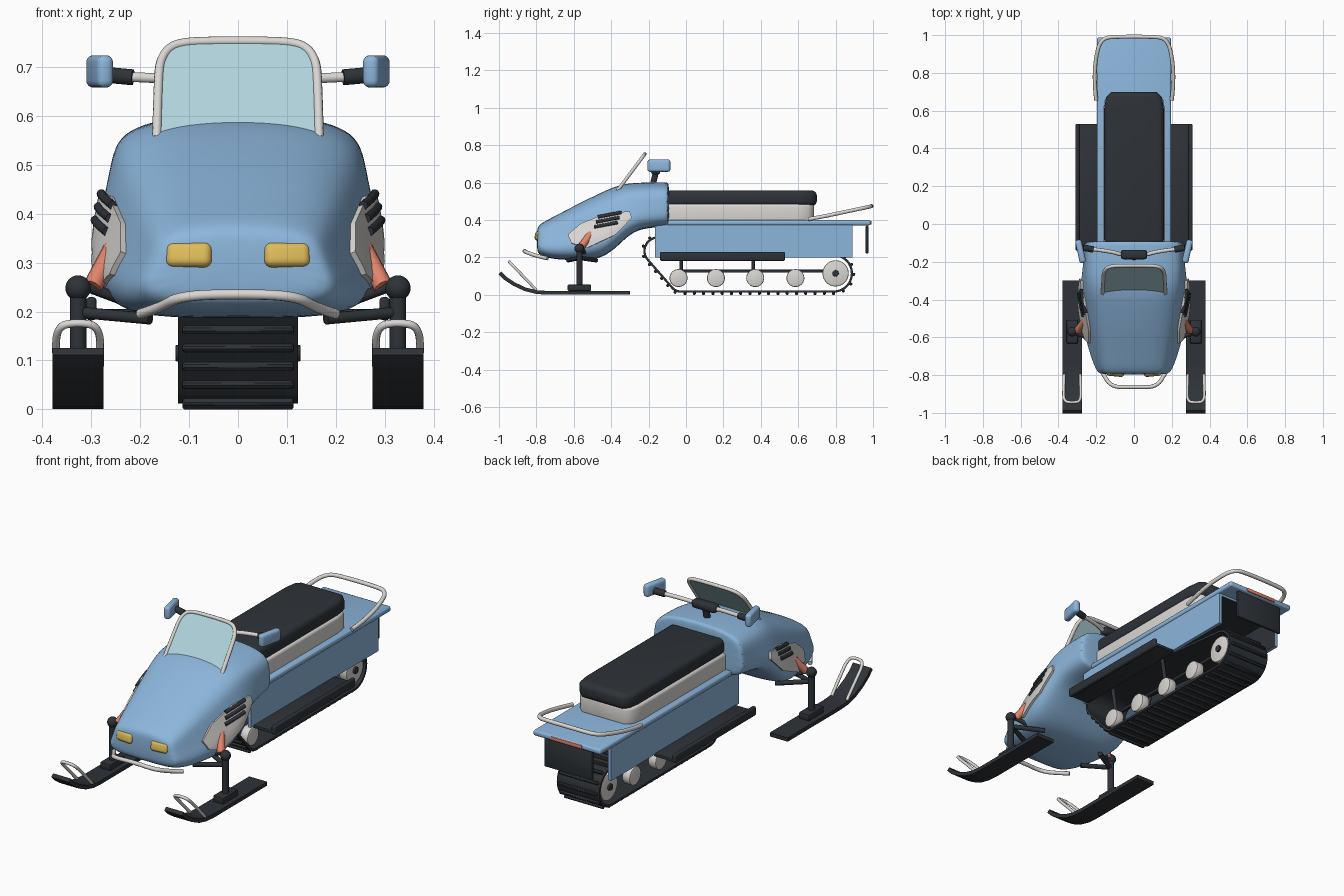
import bpy, bmesh, math
from mathutils import Vector, Matrix
from mathutils.bvhtree import BVHTree
from mathutils.geometry import convex_hull_2d

if "Cube" in bpy.data.objects:
    bpy.data.objects.remove(bpy.data.objects["Cube"])


def mat(name, r, g, b):
    m = bpy.data.materials.new(name)
    lin = [((c / 255 + 0.055) / 1.055) ** 2.4 for c in (r, g, b)]
    m.diffuse_color = (*lin, 1)
    m.use_nodes = True
    m.node_tree.nodes["Principled BSDF"].inputs["Base Color"].default_value = m.diffuse_color
    return m


BLUE = mat("body blue", 140, 182, 220)
DARK = mat("dark rubber", 46, 51, 56)
PALE = mat("pale grey", 218, 215, 211)
ORANGE = mat("orange", 226, 132, 108)
YELLOW = mat("lamp yellow", 222, 188, 90)
GLASS = mat("windshield glass", 176, 212, 220)


def finish(name, bm, mats, mods=(), angle=40):
    bmesh.ops.recalc_face_normals(bm, faces=bm.faces[:])
    me = bpy.data.meshes.new(name)
    bm.to_mesh(me)
    bm.free()
    for m in (mats if isinstance(mats, tuple) else (mats,)):
        me.materials.append(m)
    ob = bpy.data.objects.new(name, me)
    bpy.context.collection.objects.link(ob)
    for kind, props in mods:
        md = ob.modifiers.new(kind.lower(), kind)
        for k, v in props.items():
            setattr(md, k, v)
    dg = bpy.context.evaluated_depsgraph_get()
    new = bpy.data.meshes.new_from_object(ob.evaluated_get(dg))
    ob.modifiers.clear()
    ob.data = new
    bpy.ops.object.select_all(action='DESELECT')
    ob.select_set(True)
    bpy.context.view_layer.objects.active = ob
    bpy.ops.object.shade_smooth_by_angle(angle=math.radians(angle))
    return ob


def box(name, c, size, m, bevel=0.006, segs=2, rot=(0, 0, 0)):
    bm = bmesh.new()
    bmesh.ops.create_cube(bm, size=1, matrix=Matrix.Diagonal((*size, 1)))
    ob = finish(name, bm, m, [("BEVEL", dict(width=bevel, segments=segs))])
    ob.location, ob.rotation_euler = c, rot
    return ob


def tube(name, pts, r, m, smooth=True):
    cu = bpy.data.curves.new(name, 'CURVE')
    cu.dimensions, cu.bevel_depth, cu.bevel_resolution, cu.use_fill_caps = '3D', r, 3, True
    sp = cu.splines.new('NURBS')
    sp.points.add(len(pts) - 1)
    for p, q in zip(sp.points, pts):
        p.co = (*q, 1)
    sp.order_u = min(3, len(pts)) if smooth else 2
    sp.use_endpoint_u, sp.resolution_u = True, 6
    tmp = bpy.data.objects.new("tmp", cu)
    bpy.context.collection.objects.link(tmp)
    bpy.context.view_layer.update()
    bm = bmesh.new()
    bm.from_mesh(tmp.evaluated_get(bpy.context.evaluated_depsgraph_get()).to_mesh())
    bpy.data.objects.remove(tmp)
    return finish(name, bm, m)


def disc(name, c, r, w, m, bevel=0.006):
    bm = bmesh.new()
    bmesh.ops.create_cone(bm, cap_ends=True, segments=28, radius1=r, radius2=r, depth=w,
                          matrix=Matrix.Rotation(math.pi / 2, 4, 'Y'))
    ob = finish(name, bm, m, [("BEVEL", dict(width=bevel, segments=2, limit_method='ANGLE'))])
    ob.location = c
    return ob


def sheet(name, rows, m, mods=(), cap=False, loop=False):
    bm = bmesh.new()
    vs = [[bm.verts.new(p) for p in row] for row in rows]
    n = len(rows[0])
    for a, b in zip(vs, vs[1:]):
        for i in range(n if loop else n - 1):
            j = (i + 1) % n
            bm.faces.new((a[i], a[j], b[j], b[i]))
    if cap:
        bm.faces.new(vs[0])
        bm.faces.new(vs[-1])
    return finish(name, bm, m, mods)


# hood: lofted sections (y, top z, bottom z, upper half width, lower half width)
SECT = [(-.798, .35, .24, .15, .175), (-.785, .38, .21, .175, .20), (-.70, .422, .188, .195, .235),
        (-.58, .487, .186, .22, .268), (-.45, .55, .19, .245, .297), (-.36, .59, .265, .255, .295),
        (-.28, .60, .345, .258, .28), (-.18, .603, .36, .257, .27), (-.10, .603, .368, .254, .262),
        (-.09, .60, .372, .248, .256)]
rows = []
for y, zt, zb, wt, wb in SECT:
    half = [(.4 * wt, .985), (.7 * wt, .94), (.92 * wt, .84), (wt, .68), ((wt + wb) / 2, .45),
            (wb, .27), (.95 * wb, .1), (.72 * wb, 0)]
    half = [(x, y, zb + f * (zt - zb)) for x, f in half]
    rows.append([(0, y, zt)] + half + [(0, y, zb)] + [(-x, a, z) for x, a, z in half[::-1]])
hood = sheet("hood", rows, BLUE, [("SUBSURF", dict(levels=2))], cap=True, loop=True)
hb = bmesh.new()
hb.from_mesh(hood.data)
tree = BVHTree.FromBMesh(hb)


def on_hood(s, y, z, off):
    hit = tree.ray_cast(Vector((s, y, z)), Vector((-s, 0, 0)))[0]
    return ((s * ((abs(hit.x) if hit else .26) + off)), y, z)


def along(pl, t):
    f = t * (len(pl) - 1)
    i = min(int(f), len(pl) - 2)
    return Vector(pl[i]).lerp(Vector(pl[i + 1]), f - i)


# parts on both sides
UP = [(-.63, .32), (-.56, .38), (-.42, .435), (-.30, .445)]
LOW = [(-.61, .275), (-.53, .25), (-.38, .32), (-.29, .41)]
for s, side in ((1, "right"), (-1, "left")):
    # pale hood panel with vent bars
    rows = []
    for i in range(13):
        a, b = along(UP, i / 12), along(LOW, i / 12)
        rows.append([on_hood(s, *a.lerp(b, j / 6), .004) for j in range(7)])
    sheet(side + "_hood_panel", rows, PALE, [("SOLIDIFY", dict(thickness=.016, offset=0))])
    for k in range(3):
        y0, z0 = -.49 + .01 * k, .363 + .027 * k
        tube(f"{side}_vent_{k + 1}", [on_hood(s, y0 + .125 * t / 4, z0 + .024 * t / 4, .012)
                                      for t in range(5)], .0095, DARK)
    # headlight
    box(side + "_headlight", (s * .1, -.785, .315), (.095, .04, .052), YELLOW, .016, 4, (-.2, 0, s * .1))
    # ski, spindle, arms and shock
    prof = [(-.30, .011), (-.74, .011), (-.80, .015), (-.86, .03), (-.92, .058), (-.965, .088), (-.995, .118)]
    sheet(side + "_ski", [[(s * .327 + dx, y, z) for dx in (-.052, .052)] for y, z in prof],
          DARK, [("SOLIDIFY", dict(thickness=.02, offset=0))])
    tube(side + "_ski_loop", [(s * .327 + x, y, z) for x, y, z in
         ((-.043, -.80, .025), (-.045, -.87, .10), (-.045, -.94, .17), (0, -.945, .178),
          (.045, -.94, .17), (.045, -.87, .10), (.043, -.80, .025))], .008, PALE)
    box(side + "_ski_mount", (s * .327, -.57, .038), (.06, .125, .034), DARK)
    tube(side + "_spindle", [(s * .327, -.57, .04), (s * .327, -.57, .25)], .017, DARK)
    bm = bmesh.new()
    bmesh.ops.create_uvsphere(bm, u_segments=20, v_segments=12, radius=.026)
    finish(side + "_spindle_ball", bm, DARK).location = (s * .327, -.57, .248)
    for y in (-.63, -.48):
        tube(side + "_lower_arm", [(s * .32, -.57, .198), (s * .18, y, .185)], .012, DARK)
    tube(side + "_upper_arm", [(s * .32, -.57, .255), (s * .24, -.54, .225)], .011, DARK)
    tube(side + "_shock", [(s * .298, -.565, .25), (s * .25, -.50, .34)], .02, ORANGE)
    # running board with raised outer rail
    box(side + "_running_board", (s * .245, .195, .197), (.12, .67, .016), DARK, .004)
    box(side + "_board_rail", (s * .30, .195, .206), (.022, .67, .048), DARK, .009, 3)
    # grip and hand guard
    tube(side + "_grip", [(s * .215, -.135, .679), (s * .27, -.125, .684)], .017, DARK)
    box(side + "_hand_guard", (s * .283, -.145, .691), (.034, .125, .066), BLUE, .014, 4, (0, 0, -s * .22))
    # wheels and slide rail
    for k, y in enumerate((-.04, .16, .37, .585)):
        disc(f"{side}_wheel_{k + 1}", (s * .095, y, .09), .048, .045, PALE)
    disc(side + "_rear_wheel", (s * .095, .80, .115), .07, .045, PALE)
    disc(side + "_rear_hub", (s * .118, .80, .115), .017, .02, DARK, .003)
    box(side + "_slide_rail", (s * .075, .37, .127), (.016, .82, .016), DARK, .003)
    for y in (-.025, .36):
        tube(side + "_rail_strut", [(s * .095, y, .11), (s * .13, y, .33)], .01, DARK)

for y in (-.04, .16, .37, .585, .80):
    tube("axle", [(-.09, y, .1), (.09, y, .1)], .009, DARK)

# front bumper
tube("front_bumper", [(-.20, -.74, .195), (-.165, -.79, .205), (-.12, -.865, .232), (0, -.862, .236),
                      (.12, -.865, .232), (.165, -.79, .205), (.20, -.74, .195)], .0105, PALE)

# windshield and its frame
def ws(x, z):
    return (x, -.365 + (z - .56) * .75, z)


edge = [(.166, .555), (.163, .68), (.158, .715), (.142, .739), (.115, .75), (.06, .753)]
edge = edge + [(-x, z) for x, z in edge[::-1]]
tube("windshield_frame", [ws(*p) for p in edge], .0095, PALE)
bm = bmesh.new()
bm.faces.new([bm.verts.new(ws(x * .99, z)) for x, z in edge])
finish("windshield", bm, GLASS, [("SOLIDIFY", dict(thickness=.006, offset=0))])

# steering
tube("steering_post", [(0, -.18, .58), (0, -.16, .66)], .017, DARK)
tube("handlebar", [(-.23, -.132, .68), (-.12, -.145, .676), (-.06, -.165, .662), (.06, -.165, .662),
                   (.12, -.145, .676), (.23, -.132, .68)], .0105, PALE)
box("handlebar_pad", (0, -.162, .665), (.14, .05, .042), DARK, .015, 3)

# tunnel: inverted channel, dark inside
prof = [(-.19, .20), (-.19, .385), (.19, .385), (.19, .20), (.172, .20), (.172, .36), (-.172, .36), (-.172, .20)]
bm = bmesh.new()
ends = [[bm.verts.new((x, y, z)) for x, z in prof] for y in (-.165, .89)]
for i in range(8):
    j = (i + 1) % 8
    f = bm.faces.new((ends[0][i], ends[0][j], ends[1][j], ends[1][i]))
    f.material_index = 1 if i in (4, 5, 6) else 0
for e in ends:
    bm.faces.new(e)
finish("tunnel", bm, (BLUE, DARK))
box("rear_deck", (0, .44, .386), (.392, 1.095, .028), BLUE, .01, 3)
box("snow_flap", (0, .968, .295), (.28, .016, .15), DARK, .007)
box("tail_light", (0, .983, .386), (.18, .018, .02), ORANGE, .005)

# seat
def seat_part(name, hw, y1, z0, z1, m, bev):
    pts = [(-hw, -.11), (hw, -.11), (hw, y1 - .09), (hw * .94, y1 - .03), (hw * .75, y1),
           (-hw * .75, y1), (-hw * .94, y1 - .03), (-hw, y1 - .09)]
    bm = bmesh.new()
    f = bm.faces.new([bm.verts.new((x, y, z0)) for x, y in pts])
    top = bmesh.ops.extrude_face_region(bm, geom=[f])['geom']
    bmesh.ops.translate(bm, vec=(0, 0, z1 - z0), verts=[v for v in top if isinstance(v, bmesh.types.BMVert)])
    finish(name, bm, m, [("BEVEL", dict(width=bev, segments=4, limit_method='ANGLE', angle_limit=.9))], 50)


seat_part("seat_base", .165, .685, .39, .485, PALE, .015)
seat_part("seat_cushion", .158, .70, .475, .558, DARK, .028)

# rear grab bar
bar = [(.20, .655, .405), (.21, .74, .42), (.205, .87, .448), (.175, .985, .472), (.08, .992, .475)]
tube("rear_grab_bar", bar + [(-x, y, z) for x, y, z in bar[::-1]], .0105, PALE)

# track belt wrapped round three circles, with cross lugs
dots = [(cy + r * math.cos(a * math.pi / 24), cz + r * math.sin(a * math.pi / 24))
        for cy, cz, r in ((.79, .115, .097), (-.03, .075, .057), (-.15, .235, .072)) for a in range(48)]
hull = [Vector(dots[i]) for i in convex_hull_2d(dots)]
if sum(a.x * b.y - b.x * a.y for a, b in zip(hull, hull[1:] + hull[:1])) < 0:
    hull.reverse()
sheet("track_belt", [[(x, p.x, p.y) for p in hull] for x in (-.123, .123)], DARK,
      [("SOLIDIFY", dict(thickness=.012, offset=0))], loop=True)
total = sum((b - a).length for a, b in zip(hull, hull[1:] + hull[:1]))
step = total / round(total / .05)
bm = bmesh.new()
left = step / 2
for a, b in zip(hull, hull[1:] + hull[:1]):
    d = b - a
    while left < d.length:
        t = d.normalized()
        p = a + t * left + Vector((t.y, -t.x)) * .009
        m4 = Matrix.Translation((0, p.x, p.y)) @ Matrix.Rotation(math.atan2(t.y, t.x), 4, 'X')
        bmesh.ops.create_cube(bm, size=1, matrix=m4 @ Matrix.Diagonal((.228, .016, .018, 1)))
        left += step
    left -= d.length
finish("track_lugs", bm, DARK, [("BEVEL", dict(width=.004, segments=1))])
